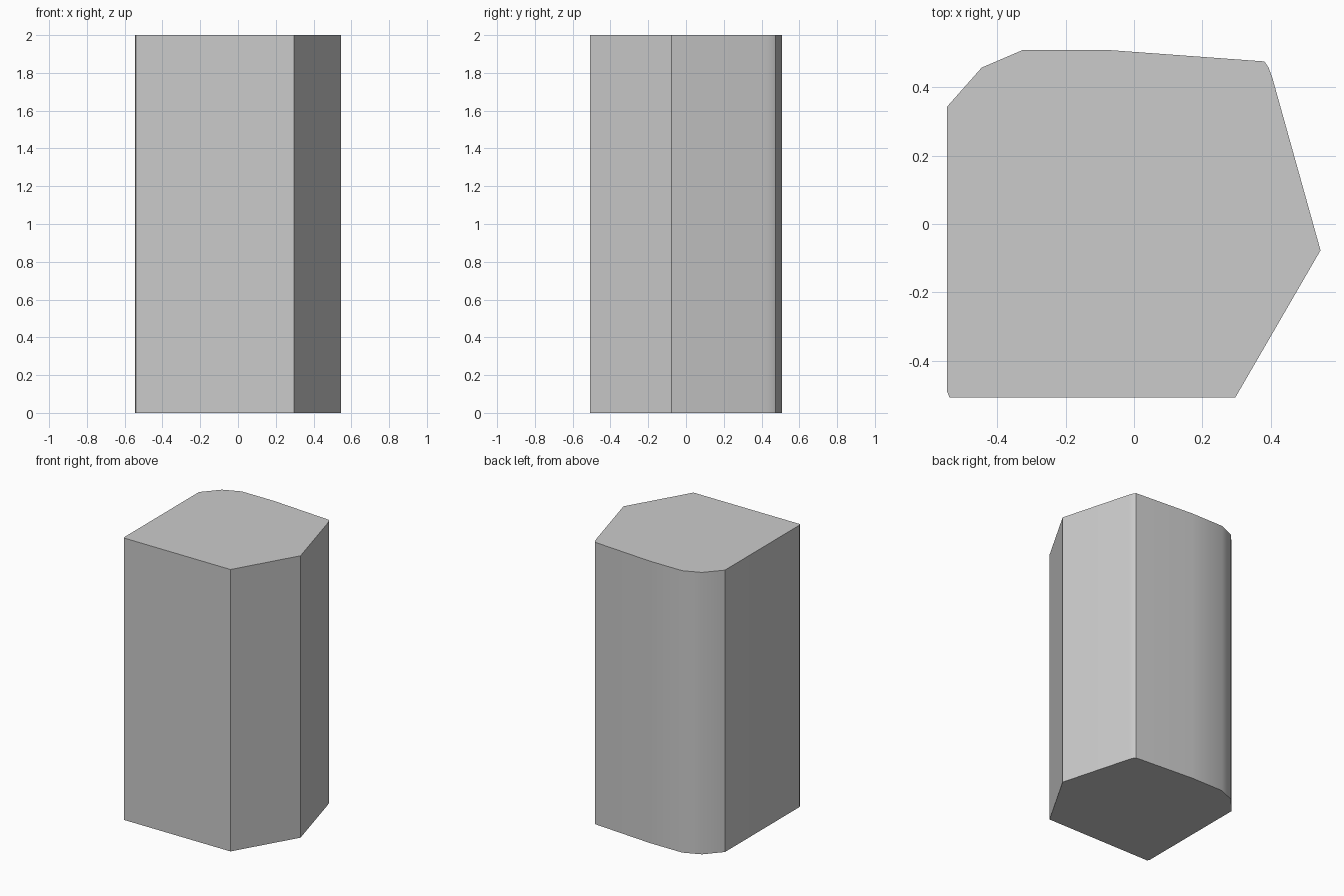
import bpy, bmesh, math

cube = bpy.data.objects.get("Cube")
if cube:
    bpy.data.objects.remove(cube, do_unlink=True)

HEIGHT = 2.0

# Column outline, counter-clockwise from the front
outline = [
    (-0.539, -0.507), (0.296, -0.507), (0.545, -0.077),
    (0.404, 0.428), (0.393, 0.457), (0.381, 0.475),
    (-0.07, 0.508), (-0.326, 0.508), (-0.445, 0.457),
    (-0.546, 0.343), (-0.546, -0.490),
]

# Plain grey stone
grey = bpy.data.materials.new("light grey")
grey.use_nodes = True
color = (0.6, 0.6, 0.6, 1.0)
grey.diffuse_color = color
grey.node_tree.nodes["Principled BSDF"].inputs["Base Color"].default_value = color

# Column: outline extruded straight up
bm = bmesh.new()
base = bm.faces.new([bm.verts.new((x, y, 0)) for x, y in outline])
extruded = bmesh.ops.extrude_face_region(bm, geom=[base], use_keep_orig=True)
top_verts = [g for g in extruded["geom"] if isinstance(g, bmesh.types.BMVert)]
bmesh.ops.translate(bm, verts=top_verts, vec=(0, 0, HEIGHT))
bmesh.ops.recalc_face_normals(bm, faces=bm.faces[:])
mesh = bpy.data.meshes.new("column")
bm.to_mesh(mesh)
bm.free()
mesh.materials.append(grey)
column = bpy.data.objects.new("column", mesh)
bpy.context.collection.objects.link(column)

# Smooth the rounded back, keep the corners sharp
bpy.ops.object.select_all(action="DESELECT")
column.select_set(True)
bpy.context.view_layer.objects.active = column
bpy.ops.object.shade_smooth_by_angle(angle=math.radians(30))
